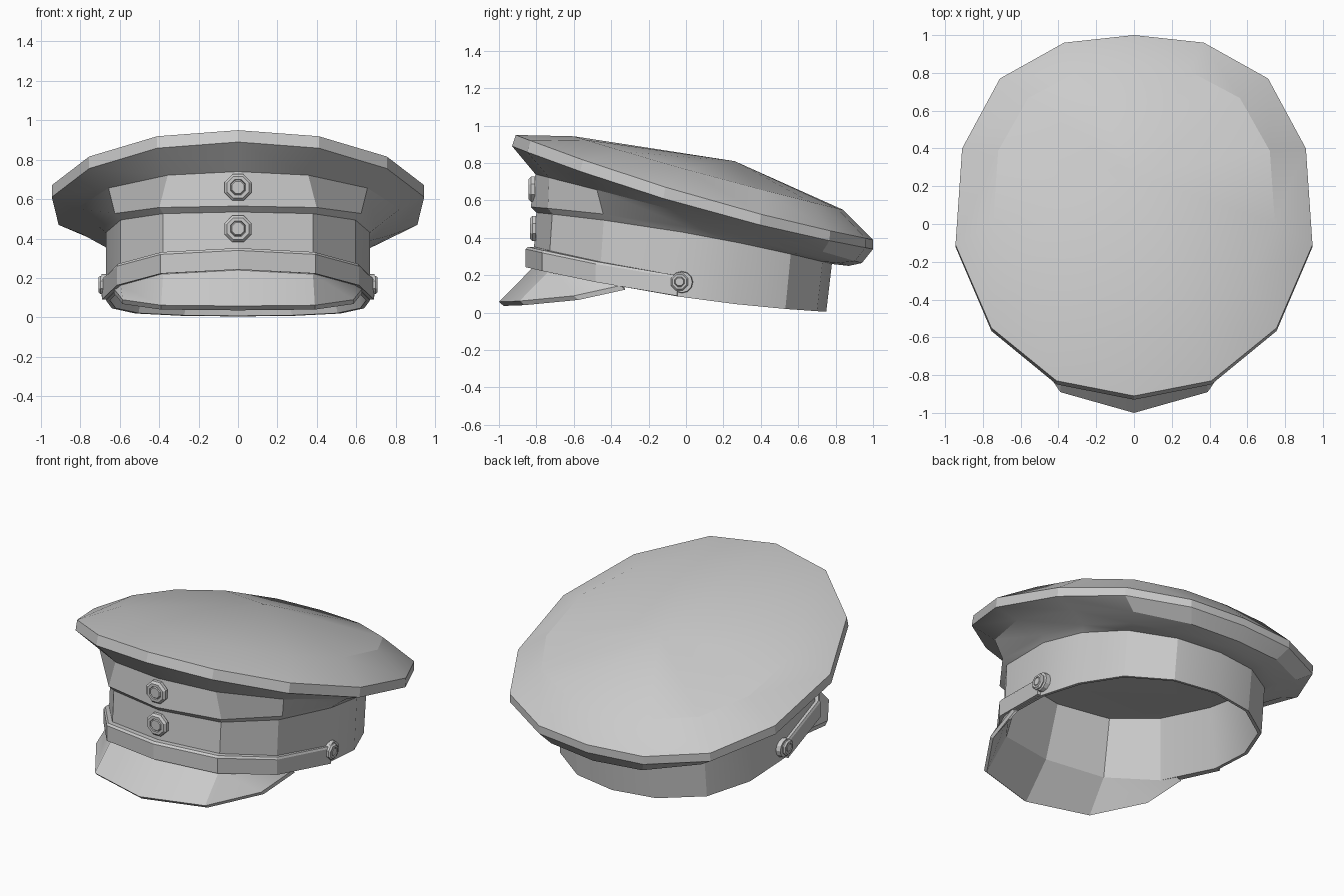
import bpy
import bmesh
from math import pi, cos, sin, radians
from mathutils import Matrix, Vector

cube = bpy.data.objects.get("Cube")
if cube:
    bpy.data.objects.remove(cube, do_unlink=True)

grey = bpy.data.materials.new("plain grey")
grey.use_nodes = True
colour = (0.6, 0.6, 0.6, 1)
grey.diffuse_color = colour
grey.node_tree.nodes["Principled BSDF"].inputs["Base Color"].default_value = colour

# Right-hand outlines, front to back
CROWN = [(0, -.91), (.41, -.83), (.755, -.55), (.945, -.11),
         (.91, .4), (.71, .77), (.37, .96), (0, 1)]
BAND = [(0, -.81), (.38, -.725), (.595, -.45), (.67, -.03),
        (.64, .28), (.52, .55), (.28, .72), (0, .77)]


def half_ring(outline, width, front, back, heights):
    """Rescale an outline and bend it through front, middle and back heights."""
    start, end = outline[0][1], outline[-1][1]
    mid = .42
    zf, zm, zb = heights
    points = []
    for x, y in outline:
        t = (y - start) / (end - start)
        z = (zf * (t - mid) * (t - 1) / mid
             + zm * t * (t - 1) / (mid * (mid - 1))
             + zb * t * (t - mid) / (1 - mid))
        points.append(Vector((x * width, front + t * (back - front), z)))
    return points


def mirrored(points):
    return [Vector((-p.x, p.y, p.z)) for p in points]


def closed(points):
    return points + mirrored(points[1:-1])[::-1]


def both_sides(points):
    return mirrored(points[1:])[::-1] + points


def finish(name, bm):
    bmesh.ops.recalc_face_normals(bm, faces=bm.faces)
    mesh = bpy.data.meshes.new(name)
    bm.to_mesh(mesh)
    bm.free()
    mesh.materials.append(grey)
    obj = bpy.data.objects.new(name, mesh)
    bpy.context.collection.objects.link(obj)
    bpy.ops.object.select_all(action='DESELECT')
    obj.select_set(True)
    bpy.context.view_layer.objects.active = obj
    bpy.ops.object.shade_smooth_by_angle(angle=radians(22))


def loft(name, rings, loop=True, apex=None):
    """Skin rings: a loop gets an optional tip and floor, a strip gets end caps."""
    bm = bmesh.new()
    rows = [[bm.verts.new(p) for p in ring] for ring in rings]
    count = len(rows[0])
    steps = range(count if loop else count - 1)
    pairs = list(zip(rows, rows[1:]))
    if not loop:
        pairs.append((rows[-1], rows[0]))
    for a, b in pairs:
        for i in steps:
            j = (i + 1) % count
            bm.faces.new((a[i], a[j], b[j], b[i]))
    if apex:
        tip = bm.verts.new(apex)
        for i in steps:
            bm.faces.new((rows[0][i], rows[0][(i + 1) % count], tip))
        bm.faces.new(rows[-1])
    if not loop:
        for i in (0, -1):
            bm.faces.new([row[i] for row in rows])
    finish(name, bm)


def button(name, place, turn, radius, depth):
    """Stepped octagonal button with a raised centre, facing along its axis."""
    profile = [(1, 0), (1, .6), (.82, 1), (.58, 1), (.54, .75), (.45, 1)]
    bm = bmesh.new()
    rows = []
    for r, h in profile:
        rows.append([bm.verts.new((radius * r * cos((i + .5) * pi / 4),
                                   radius * r * sin((i + .5) * pi / 4),
                                   depth * h)) for i in range(8)])
    for a, b in zip(rows, rows[1:]):
        for i in range(8):
            j = (i + 1) % 8
            bm.faces.new((a[i], a[j], b[j], b[i]))
    bm.faces.new(rows[0][::-1])
    bm.faces.new(rows[-1])
    bm.transform(Matrix.Translation(place) @ turn)
    finish(name, bm)


# Crown: shallow top, thin rim, flared underside, welt above the band, ceiling
band_top = half_ring(BAND, 1, -.8, .78, (.535, .45, .26))
ceiling = half_ring(BAND, .87, -.69, .69, (.565, .475, .285))
crown_rings = [
    half_ring(CROWN, .79, -.6, .84, (.943, .765, .55)),
    half_ring(CROWN, 1, -.91, 1, (.95, .67, .39)),
    half_ring(CROWN, 1, -.93, 1, (.89, .61, .34)),
    half_ring(CROWN, .87, -.805, .94, (.74, .55, .265)),
    half_ring(BAND, 1.05, -.83, .87, (.565, .48, .25)),
    band_top,
    ceiling,
]
loft("crown", [closed(r) for r in crown_rings], apex=(0, .26, .81))

# Band: thin wall, open below
band_low = half_ring(BAND, 1, -.82, .75, (.24, .105, .005))
inner_low = half_ring(BAND, .97, -.795, .73, (.24, .105, .008))
loft("band", [closed(r) for r in (band_top, band_low, inner_low, ceiling)])

# Peak: sloping sheet that tapers into the sides of the band
root = band_low[:3] + [Vector((.62, -.34, .15))]
brim = [Vector(p) for p in ((0, -1, .058), (.39, -.89, .062),
                            (.585, -.6, .09), (.63, -.35, .145))]
under_brim = [p + Vector((0, .025, -.022)) for p in brim]
under_root = inner_low[:3] + [Vector((.6, -.33, .138))]
loft("peak", [both_sides(r) for r in (root, brim, under_brim, under_root)],
     loop=False)

# Strap: raised strip round the front half with a bevelled top edge
path = band_low[:4]


def pushed(amount, lift):
    return [Vector((p.x * (1 + amount * .7), p.y * (1 + amount), p.z + lift))
            for p in path]


strap = [pushed(-.01, .003), pushed(.045, .003), pushed(.045, .1),
         pushed(.03, .112), pushed(-.01, .112)]
loft("strap", [both_sides(r) for r in strap], loop=False)

# Round strap ends and side buttons
for side, label in ((1, "left"), (-1, "right")):
    turn = Matrix.Rotation(side * pi / 2, 4, 'Y')
    bm = bmesh.new()
    bmesh.ops.create_cone(bm, cap_ends=True, segments=12, radius1=.06,
                          radius2=.056, depth=.034)
    bm.transform(Matrix.Translation((side * .675, -.022, .163)) @ turn)
    finish("strap_end_" + label, bm)
    button("side_button_" + label, (side * .685, -.035, .165), turn, .05, .023)

# Front buttons
facing = Matrix.Rotation(pi / 2, 4, 'X')
button("crown_button", (0, -.808, .66), facing, .073, .033)
button("band_button", (0, -.802, .45), facing, .073, .033)
